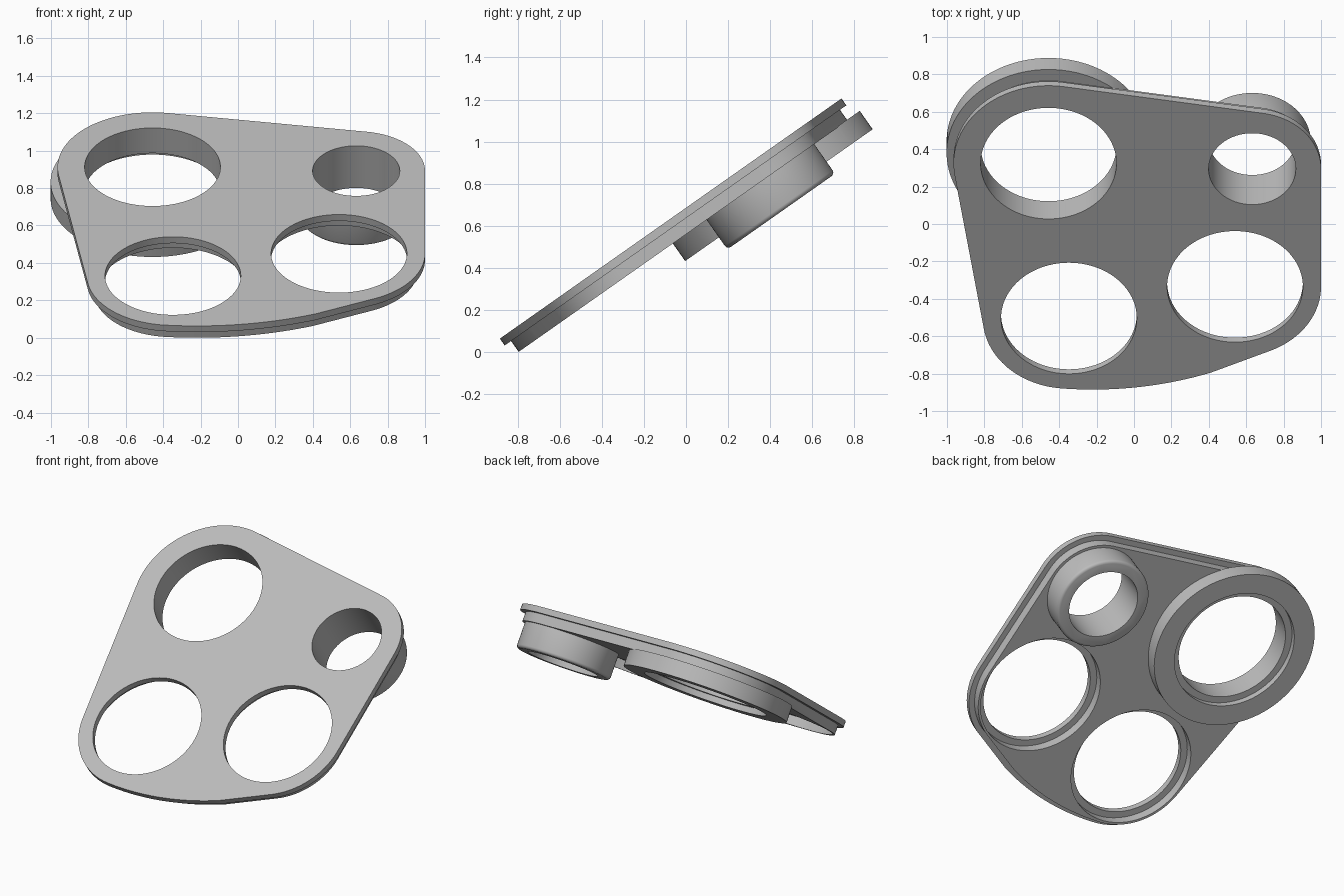
import bpy, bmesh
from math import sin, cos, pi, radians
from mathutils import Vector, Matrix
from mathutils.geometry import convex_hull_2d

cube = bpy.data.objects.get("Cube")
if cube:
    bpy.data.objects.remove(cube, do_unlink=True)

grey = bpy.data.materials.new("light_grey")
grey.use_nodes = True
grey.diffuse_color = (0.5, 0.5, 0.5, 1)
grey.node_tree.nodes["Principled BSDF"].inputs["Base Color"].default_value = grey.diffuse_color

# Hole centres on the plate plane, hole radius and corner radius of the plate
BIG, SMALL = (-0.457, 0.396), (0.632, 0.36)
FRONT_L, FRONT_R = (0.54, -0.409), (-0.348, -0.616)
HOLE, SMALL_HOLE, RECESS = 0.363, 0.233, 0.407
CORNERS = ((BIG, 0.508), (SMALL, 0.368), (FRONT_L, 0.46), (FRONT_R, 0.46))


def circle(c, r, n=128):
    return [Vector((c[0] + r * cos(2 * pi * i / n), c[1] + r * sin(2 * pi * i / n)))
            for i in range(n)]


def outline(inset):
    """Rounded plate edge: hull round the corner circles and a wide front arc."""
    pts = [p for c, r in CORNERS for p in circle(c, r - inset)]
    pts += [p for p in circle((-0.22, 0.768), 1.85 - inset, 360)
            if p.y < 0 and -0.4 < p.x < 0.42]
    return [pts[i] for i in convex_hull_2d(pts)]


def solid(name, layers):
    """Closed solid through equal-length loops at the given heights."""
    bm = bmesh.new()
    rings = [[bm.verts.new((p.x, p.y, w)) for p in loop] for loop, w in layers]
    n = len(rings[0])
    for a, b in zip(rings, rings[1:]):
        for i in range(n):
            j = (i + 1) % n
            bm.faces.new((a[i], a[j], b[j], b[i]))
    bm.faces.new(rings[0])
    bm.faces.new(rings[-1])
    bmesh.ops.recalc_face_normals(bm, faces=bm.faces)
    mesh = bpy.data.meshes.new(name)
    bm.to_mesh(mesh)
    bm.free()
    mesh.materials.append(grey)
    ob = bpy.data.objects.new(name, mesh)
    bpy.context.collection.objects.link(ob)
    return ob


def cylinder(name, c, r, top, bottom):
    return solid(name, [(circle(c, r), top), (circle(c, r), bottom)])


def combine(target, other, operation):
    mod = target.modifiers.new(operation, "BOOLEAN")
    mod.operation, mod.solver, mod.object = operation, "EXACT", other
    bpy.context.view_layer.objects.active = target
    bpy.ops.object.modifier_apply(modifier=mod.name)
    bpy.data.objects.remove(other, do_unlink=True)


# Thin flange on top, slightly smaller body below it
edge, inner = outline(0), outline(0.037)
plate = solid("holder_plate", [(edge, 0), (edge, -0.04)])
combine(plate, solid("body", [(inner, -0.02), (inner, -0.103)]), "UNION")

# Wide ring and narrow tube with a rounded lower edge
combine(plate, cylinder("wide_ring", BIG, 0.545, -0.098, -0.205), "UNION")
tube = [(0.313, -0.06), (0.313, -0.255), (0.310, -0.265), (0.303, -0.272), (0.293, -0.275)]
combine(plate, solid("narrow_tube", [(circle(SMALL, r), w) for r, w in tube]), "UNION")

# Through holes, then wider recesses from below
for c, r in ((BIG, HOLE), (SMALL, SMALL_HOLE), (FRONT_L, HOLE), (FRONT_R, HOLE)):
    combine(plate, cylinder("hole", c, r, 0.1, -0.4), "DIFFERENCE")
for c, top in ((BIG, -0.165), (FRONT_L, -0.042), (FRONT_R, -0.042)):
    combine(plate, cylinder("recess", c, RECESS, top, -0.4), "DIFFERENCE")

# Tilt the plate up towards the back and stand it on the ground
plate.data.transform(Matrix.Rotation(radians(35.1), 4, "X"))
low = min(v.co.z for v in plate.data.vertices)
plate.data.transform(Matrix.Translation((0, 0, -low)))

bpy.ops.object.select_all(action="DESELECT")
plate.select_set(True)
bpy.context.view_layer.objects.active = plate
bpy.ops.object.shade_smooth_by_angle(angle=radians(30))
